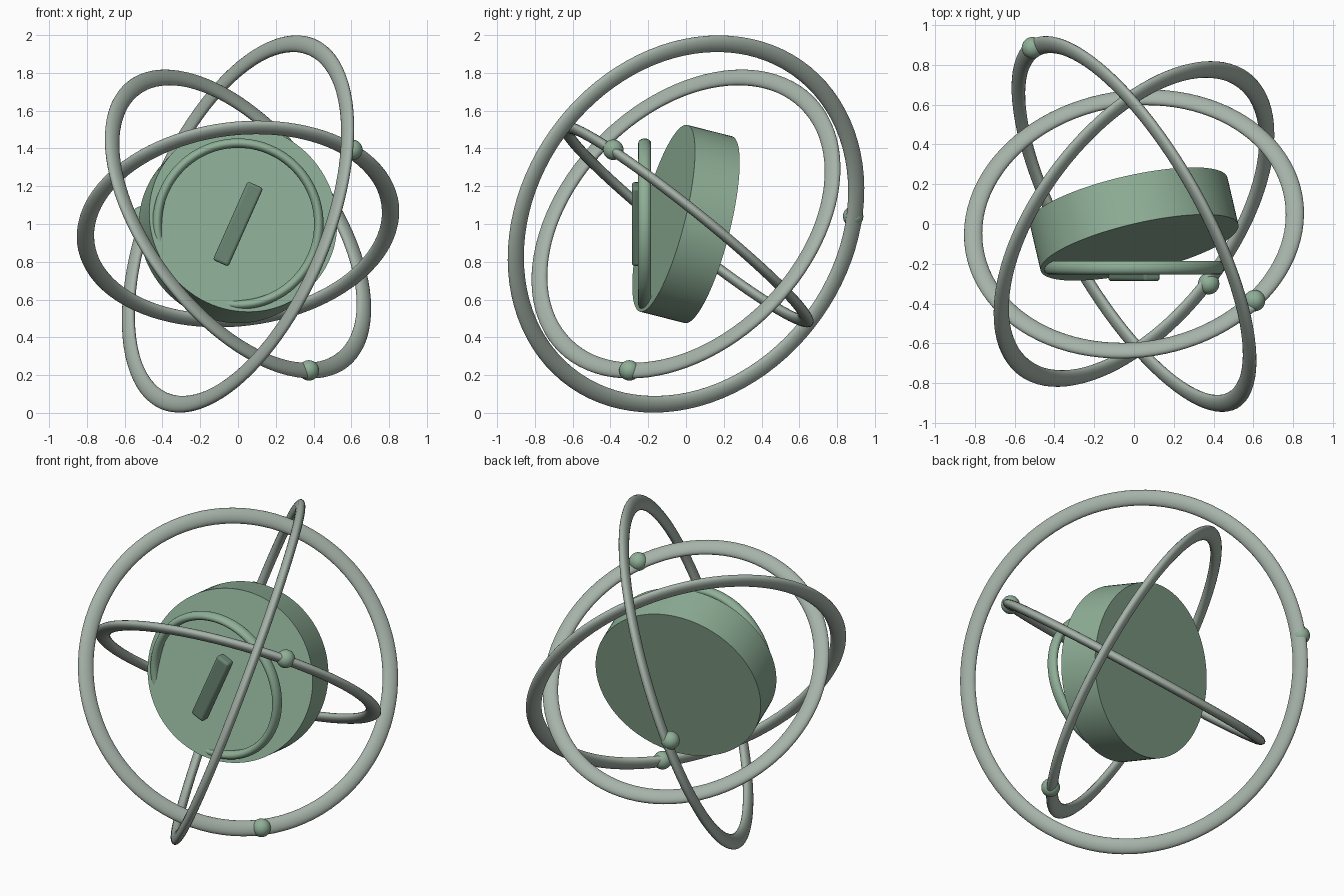
import bpy, math
from mathutils import Vector, Matrix

if "Cube" in bpy.data.objects:
    bpy.data.objects.remove(bpy.data.objects["Cube"])

CENTRE = Vector((0, 0, 1))


def material(name, rgb):
    lin = [((c / 255 + 0.055) / 1.055) ** 2.4 for c in rgb]
    m = bpy.data.materials.new(name)
    m.diffuse_color = (*lin, 1)
    m.use_nodes = True
    m.node_tree.nodes["Principled BSDF"].inputs["Base Color"].default_value = m.diffuse_color
    return m


SAGE = material("sage green", (143, 175, 151))
PALE = material("pale grey green", (166, 179, 169))
DARK = material("dark green", (107, 134, 116))


def finish(name, mat, smooth=True):
    ob = bpy.context.object
    ob.name = name
    ob.data.materials.append(mat)
    if smooth:
        bpy.ops.object.shade_smooth_by_angle(angle=math.radians(35))
    return ob


def place(ob, normal, loc, squash=1.0):
    """Turn the local z axis to the normal, scaling along it."""
    rot = Vector(normal).normalized().to_track_quat('Z', 'Y').to_matrix().to_4x4()
    ob.matrix_world = (Matrix.Translation(loc) @ rot
                       @ Matrix.Diagonal((1, 1, squash, 1)))


def hoop(name, mat, normal, radius, tube, depth, loc=CENTRE):
    bpy.ops.mesh.primitive_torus_add(major_radius=radius, minor_radius=tube,
                                     major_segments=96, minor_segments=20)
    place(finish(name, mat), normal, loc, depth / tube)


# Three nested flattened rings, each carrying one bead
rings = [
    ("outer", (0.82, 0.46, -0.34), 1.015, (-0.51, 0.885, 0.04)),
    ("middle", (0.68, -0.52, 0.52), 0.908, (0.375, -0.30, -0.775)),
    ("inner", (-0.10, 0.62, 0.775), 0.812, (0.605, -0.385, 0.393)),
]
for label, normal, radius, bead in rings:
    hoop(label + "_ring", PALE, normal, radius, 0.046, 0.027)
    bpy.ops.mesh.primitive_uv_sphere_add(segments=24, ring_count=16, radius=0.054,
                                         location=CENTRE + Vector(bead))
    finish(label + "_bead", SAGE)

# Tilted central drum
bpy.ops.mesh.primitive_cylinder_add(vertices=96, radius=0.51, depth=0.25)
place(finish("drum", SAGE), (0.22, -0.945, 0.24), CENTRE)

# Upright rim, partly sunk into the drum
hoop("dial_rim", SAGE, (0, -1, 0), 0.428, 0.025, 0.034, Vector((0, -0.219, 1)))

# Slanted bar at the middle of the dial
bpy.ops.mesh.primitive_cube_add(size=1, location=(0, -0.256, 1))
bar = finish("dial_bar", DARK, smooth=False)
bar.scale = (0.09, 0.062, 0.455)
bpy.ops.object.transform_apply(location=False, rotation=False, scale=True)
bar.rotation_euler.y = math.radians(24)
bevel = bar.modifiers.new("soft_edges", 'BEVEL')
bevel.width = 0.015
bevel.segments = 3
bpy.ops.object.shade_smooth_by_angle(angle=math.radians(35))
